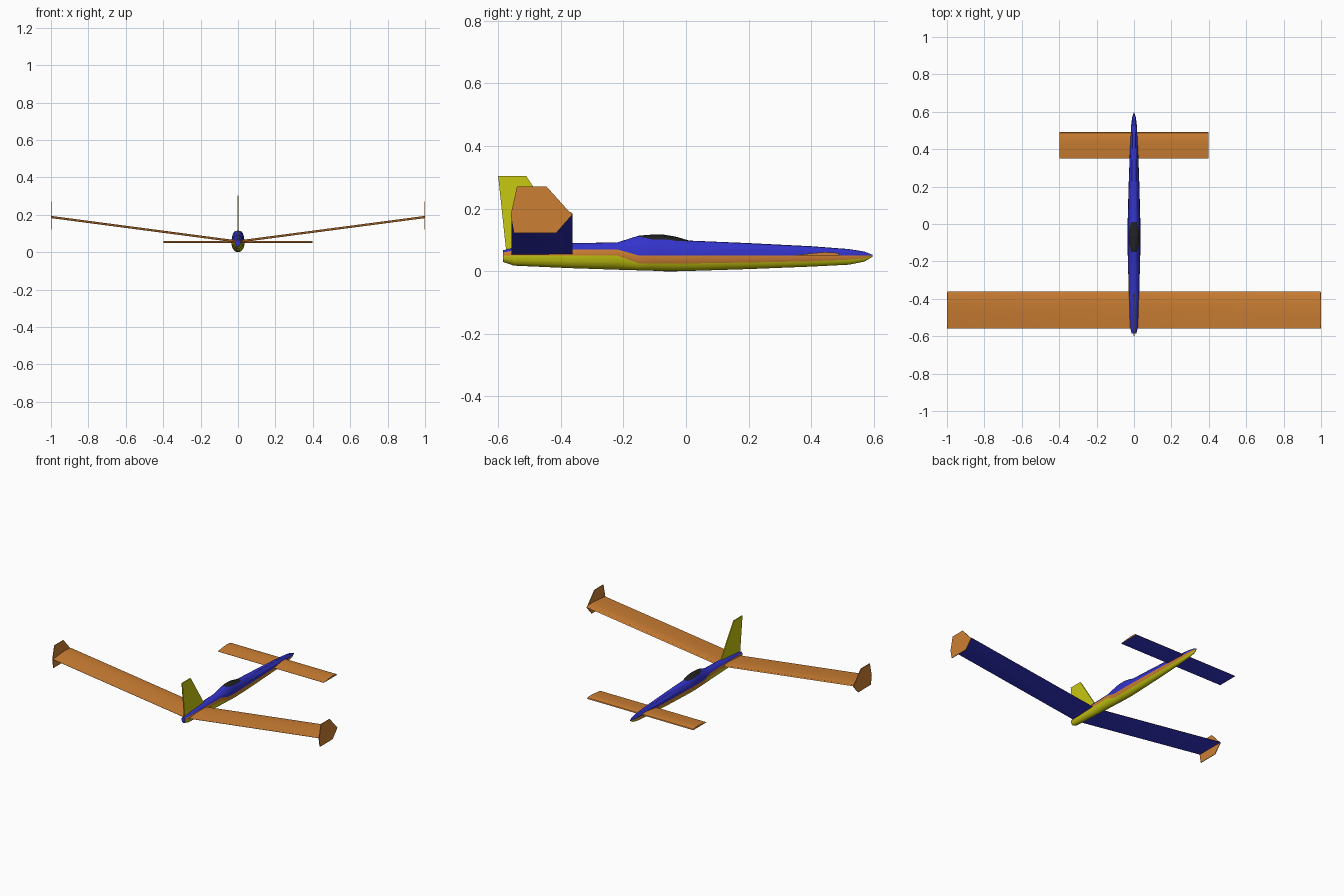
import bpy
import bmesh
from math import radians

default_cube = bpy.data.objects.get("Cube")
if default_cube:
    bpy.data.objects.remove(default_cube, do_unlink=True)


def make_material(name, colour):
    material = bpy.data.materials.new(name)
    material.use_nodes = True
    rgba = (*colour, 1)
    material.diffuse_color = rgba
    material.node_tree.nodes["Principled BSDF"].inputs["Base Color"].default_value = rgba
    return material


BLUE = make_material("blue", (0.033, 0.033, 0.6))
ORANGE = make_material("orange", (0.6, 0.21, 0.033))
YELLOW = make_material("yellow", (0.58, 0.58, 0.006))
GLASS = make_material("dark glass", (0.015, 0.015, 0.015))


def finish(bm, name, materials, mirrored=False, smooth=True):
    """Turn a bmesh into a named object, optionally mirrored across x = 0."""
    bmesh.ops.remove_doubles(bm, verts=bm.verts, dist=0.00001)
    bmesh.ops.recalc_face_normals(bm, faces=bm.faces)
    mesh = bpy.data.meshes.new(name)
    bm.to_mesh(mesh)
    bm.free()
    for material in materials:
        mesh.materials.append(material)
    obj = bpy.data.objects.new(name, mesh)
    bpy.context.collection.objects.link(obj)
    if mirrored:
        modifier = obj.modifiers.new("mirror", 'MIRROR')
        modifier.merge_threshold = 0.0001
    if smooth:
        bpy.ops.object.select_all(action='DESELECT')
        obj.select_set(True)
        bpy.context.view_layer.objects.active = obj
        bpy.ops.object.shade_smooth_by_angle(angle=radians(30))
    return obj


# Fuselage stations: y, half width, bottom, stripe bottom, stripe top, top
STATIONS = [
    (-0.585, 0.013, 0.03, 0.05, 0.06, 0.067),
    (-0.55, 0.022, 0.018, 0.05, 0.066, 0.075),
    (-0.37, 0.028, 0.01, 0.05, 0.07, 0.09),
    (-0.22, 0.032, 0.005, 0.05, 0.07, 0.092),
    (-0.15, 0.034, 0.003, 0.025, 0.05, 0.114),
    (-0.11, 0.035, 0.002, 0.025, 0.05, 0.117),
    (-0.07, 0.035, 0, 0.025, 0.05, 0.117),
    (-0.03, 0.035, 0, 0.025, 0.05, 0.11),
    (0.01, 0.034, 0.001, 0.025, 0.05, 0.098),
    (0.2, 0.029, 0.007, 0.028, 0.05, 0.09),
    (0.4, 0.022, 0.015, 0.032, 0.05, 0.08),
    (0.52, 0.016, 0.021, 0.037, 0.05, 0.071),
    (0.57, 0.01, 0.031, 0.042, 0.05, 0.063),
    (0.595, 0.002, 0.046, 0.048, 0.05, 0.053),
]
MIDLINE = 0.05
LOWER_STEPS = (0, 0.06, 0.25, 0.55, 1)


def half_ring(y, width, bottom, low, high, top):
    """Right-hand half of a rounded section, from keel to spine."""
    edge = 0.78 if -0.12 < y < 0 else 0.95
    heights = [bottom + (low - bottom) * t for t in LOWER_STEPS]
    heights.append((low + high) / 2)
    heights += [high + (top - high) * t for t in (0, 0.5, edge, (1 + edge) / 2, 1)]
    points = []
    for z in heights:
        if z < MIDLINE:
            reach, power = (MIDLINE - z) / (MIDLINE - bottom), 2
        else:
            reach, power = (z - MIDLINE) / (top - MIDLINE), 2.5
        x = width * max(0, 1 - reach ** power) ** (1 / power)
        points.append((0 if x < 0.0001 else x, y, z))
    return points


def build_fuselage():
    bm = bmesh.new()
    rings = [[bm.verts.new(p) for p in half_ring(*s)] for s in STATIONS]
    stripe_start = len(LOWER_STEPS) - 1
    for a, b in zip(rings, rings[1:]):
        middle = (a[0].co.y + b[0].co.y) / 2
        for row in range(len(a) - 1):
            face = bm.faces.new((a[row], b[row], b[row + 1], a[row + 1]))
            if row < stripe_start:
                face.material_index = 2
            elif row < stripe_start + 2:
                face.material_index = 1
            elif row >= len(a) - 3 and -0.15 < middle < 0.01:
                face.material_index = 3
    # Blunt tail and nose caps
    bm.faces.new(rings[0])
    bm.faces.new(rings[-1])
    finish(bm, "fuselage", (BLUE, ORANGE, YELLOW, GLASS), mirrored=True)


# Flat-bottomed aerofoil: distance back from leading edge, height
AEROFOIL = ((0, 0.1), (0.03, 0.6), (0.12, 0.9), (0.35, 1),
            (0.65, 0.65), (1, 0.1), (1, 0), (0.02, 0))


def build_wing(name, span, lead, chord, root_z, tip_z, thickness):
    """Orange-topped, blue-bottomed straight wing."""
    bm = bmesh.new()
    root, tip = [
        [bm.verts.new((x, lead - u * chord, z + v * thickness)) for u, v in AEROFOIL]
        for x, z in ((0, root_z), (span, tip_z))
    ]
    for i in range(len(root)):
        j = (i + 1) % len(root)
        bm.faces.new((root[i], root[j], tip[j], tip[i]))
    bm.faces.new(tip)
    bmesh.ops.recalc_face_normals(bm, faces=bm.faces)
    for face in bm.faces:
        face.normal_update()
        face.material_index = 1 if face.normal.z < -0.5 else 0
    finish(bm, name, (ORANGE, BLUE), mirrored=True)


def build_plate(name, outline, x, thickness, material, mirrored=False):
    """Flat upright plate from a side outline in y and z."""
    bm = bmesh.new()
    sides = [[bm.verts.new((side, y, z)) for y, z in outline]
             for side in (x - thickness / 2, x + thickness / 2)]
    for side in sides:
        bm.faces.new(side)
    for i in range(len(outline)):
        j = (i + 1) % len(outline)
        bm.faces.new((sides[0][i], sides[0][j], sides[1][j], sides[1][i]))
    finish(bm, name, (material,), mirrored, smooth=False)


build_fuselage()

# Main wing with dihedral, and the small forward wing
build_wing("main_wing", 0.997, -0.362, 0.196, 0.051, 0.182, 0.012)
build_wing("forward_wing", 0.397, 0.492, 0.142, 0.05, 0.05, 0.011)

# Wing tip plates
build_plate("wing_tip_fins",
            [(-0.56, 0.18), (-0.54, 0.27), (-0.445, 0.27),
             (-0.364, 0.18), (-0.415, 0.122), (-0.55, 0.122)],
            0.998, 0.004, ORANGE, mirrored=True)

# Upright tail fin
build_plate("tail_fin",
            [(-0.574, 0.06), (-0.6, 0.304), (-0.51, 0.304), (-0.365, 0.08)],
            0, 0.007, YELLOW)
